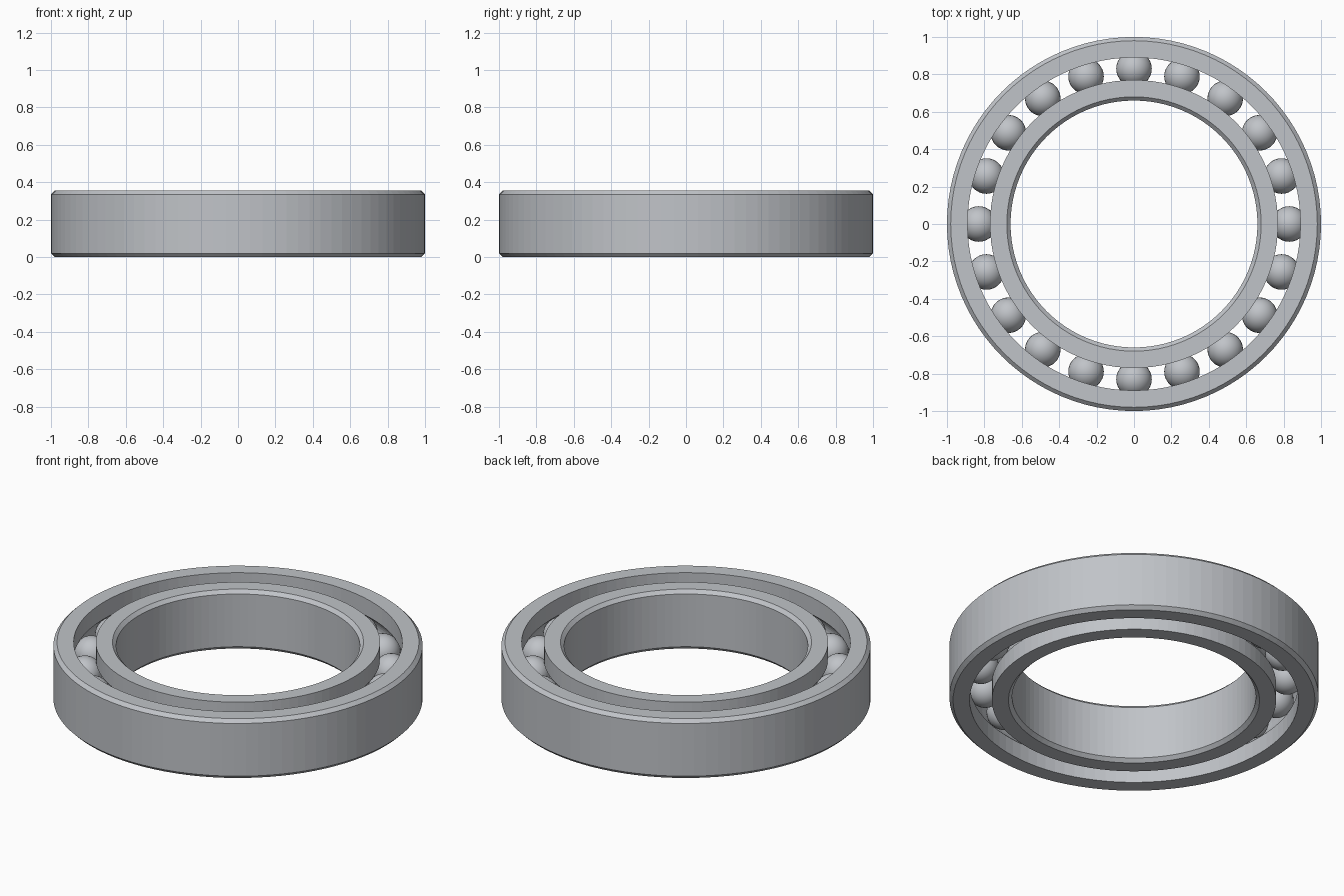
import bpy
import bmesh
import math
from mathutils import Matrix, Vector

cube = bpy.data.objects.get("Cube")
if cube:
    bpy.data.objects.remove(cube, do_unlink=True)

HEIGHT = 0.355
MID = HEIGHT / 2
PITCH = 0.83         # radius of the ball circle
BALL_R = 0.095
GROOVE_R = 0.097
HALF_GAP = 0.06      # half the clearance between the two rings
CHAMFER = 0.02
SEGMENTS = 96
BALLS = 20

steel = bpy.data.materials.new("steel_grey")
steel.use_nodes = True
colour = (0.53, 0.55, 0.58, 1)
steel.diffuse_color = colour
steel.node_tree.nodes["Principled BSDF"].inputs["Base Color"].default_value = colour


def add_object(name, bm):
    bmesh.ops.recalc_face_normals(bm, faces=bm.faces)
    mesh = bpy.data.meshes.new(name)
    bm.to_mesh(mesh)
    bm.free()
    mesh.materials.append(steel)
    obj = bpy.data.objects.new(name, mesh)
    bpy.context.collection.objects.link(obj)
    return obj


def race(name, rim, side):
    """Lathe a ring; side is +1 for the outer ring, -1 for the inner."""
    shoulder = PITCH + side * HALF_GAP
    # Chamfered rim, flat end faces and the shoulder edges
    profile = [(shoulder, 0), (rim - side * CHAMFER, 0), (rim, CHAMFER),
               (rim, HEIGHT - CHAMFER), (rim - side * CHAMFER, HEIGHT),
               (shoulder, HEIGHT)]
    # Round ball track, from top to bottom
    half = math.acos(HALF_GAP / GROOVE_R)
    steps = 10
    for i in range(steps + 1):
        a = half - 2 * half * i / steps
        profile.append((PITCH + side * GROOVE_R * math.cos(a),
                        MID + GROOVE_R * math.sin(a)))
    bm = bmesh.new()
    rings = []
    for s in range(SEGMENTS):
        turn = Matrix.Rotation(math.tau * s / SEGMENTS, 3, 'Z')
        rings.append([bm.verts.new(turn @ Vector((r, 0, z))) for r, z in profile])
    count = len(profile)
    for s in range(SEGMENTS):
        a, b = rings[s], rings[(s + 1) % SEGMENTS]
        for i in range(count):
            j = (i + 1) % count
            bm.faces.new((a[i], b[i], b[j], a[j]))
    return add_object(name, bm)


# Two races
race("outer_ring", 1.0, 1)
race("inner_ring", 0.66, -1)

# Rolling balls
for n in range(BALLS):
    angle = math.tau * n / BALLS
    bm = bmesh.new()
    bmesh.ops.create_uvsphere(bm, u_segments=32, v_segments=16, radius=BALL_R)
    for face in bm.faces:
        face.smooth = True
    ball = add_object(f"ball_{n + 1}", bm)
    ball.location = (PITCH * math.cos(angle), PITCH * math.sin(angle), MID)
